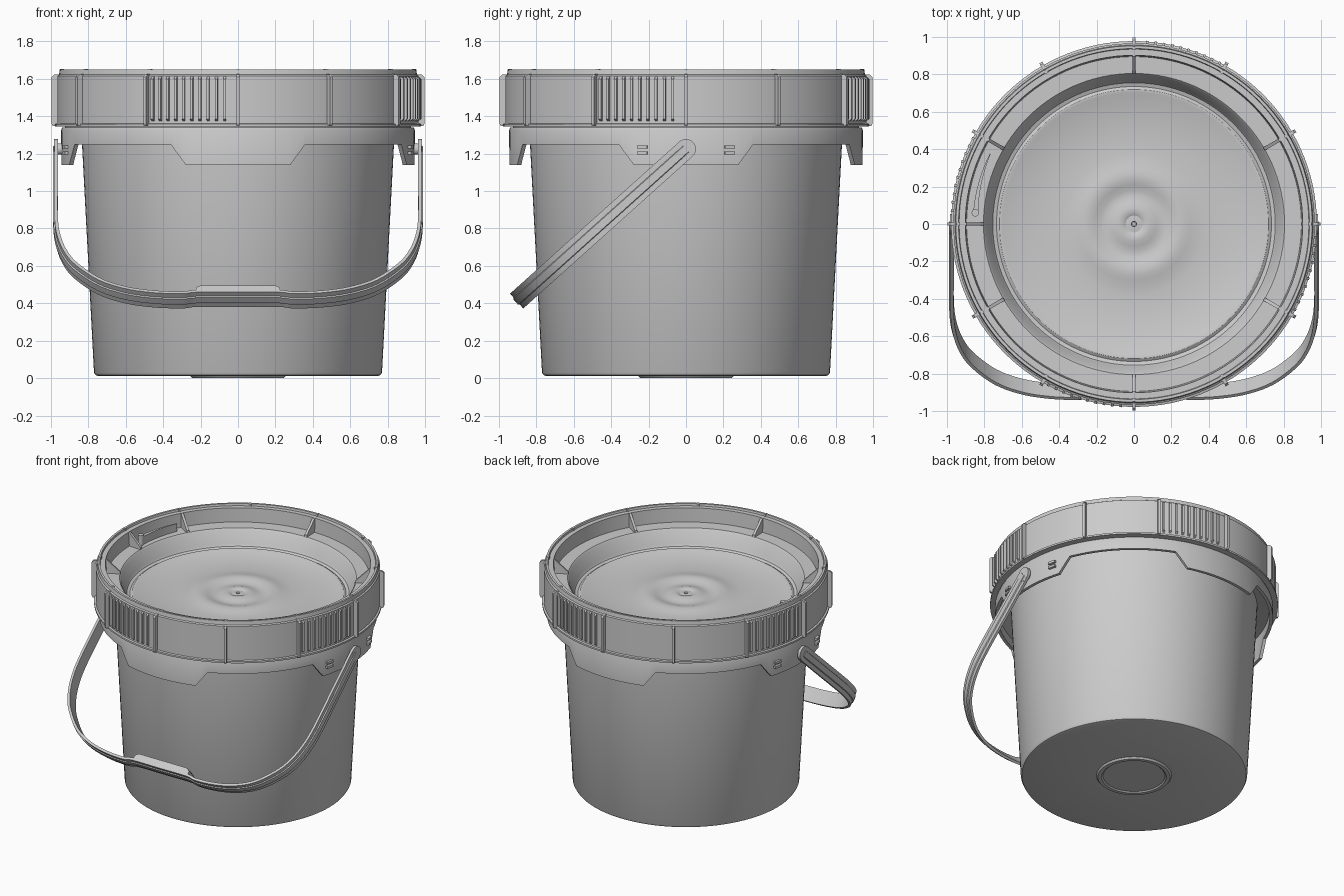
import bpy, bmesh, math
from mathutils import Vector, Matrix

if "Cube" in bpy.data.objects:
    bpy.data.objects.remove(bpy.data.objects["Cube"])


def finish(bm, name, angle=30):
    bmesh.ops.remove_doubles(bm, verts=bm.verts, dist=1e-5)
    bmesh.ops.recalc_face_normals(bm, faces=bm.faces)
    me = bpy.data.meshes.new(name)
    bm.to_mesh(me)
    bm.free()
    ob = bpy.data.objects.new(name, me)
    bpy.context.collection.objects.link(ob)
    bpy.ops.object.select_all(action='DESELECT')
    ob.select_set(True)
    bpy.context.view_layer.objects.active = ob
    bpy.ops.object.shade_smooth_by_angle(angle=math.radians(angle))
    return ob


def lathe(name, profile, closed=False, steps=120):
    bm = bmesh.new()
    vs = [bm.verts.new((r, 0, z)) for r, z in profile]
    es = [bm.edges.new(p) for p in zip(vs, vs[1:])]
    if closed:
        es.append(bm.edges.new((vs[-1], vs[0])))
    bmesh.ops.spin(bm, geom=vs + es, axis=(0, 0, 1), cent=(0, 0, 0),
                   angle=math.tau, steps=steps)
    return finish(bm, name)


def prism(bm, low, high):
    a = [bm.verts.new(p) for p in low]
    b = [bm.verts.new(p) for p in high]
    n = len(a)
    bm.faces.new(a)
    bm.faces.new(b[::-1])
    for i in range(n):
        bm.faces.new((a[i], a[(i + 1) % n], b[(i + 1) % n], b[i]))


def radial_fin(bm, outline, deg, width):
    """Fin with an (r, z) outline standing on the ray at the given angle."""
    rot = Matrix.Rotation(math.radians(deg), 3, 'Z')
    prism(bm, [rot @ Vector((r, -width / 2, z)) for r, z in outline],
          [rot @ Vector((r, width / 2, z)) for r, z in outline])


def rect(r0, r1, z0, z1):
    return [(r0, z0), (r1, z0), (r1, z1), (r0, z1)]


# Tapered bucket with an inner wall and a small ring under the base
lathe("bucket_body", [
    (0, .008), (.21, .008), (.22, 0), (.245, 0), (.255, .012), (.75, .012),
    (.762, .016), (.77, .03), (.834, 1.25), (.838, 1.33), (.925, 1.33),
    (.925, 1.345), (.87, 1.345), (.87, 1.5), (.84, 1.5), (.81, 1.25),
    (.745, .05), (.73, .04), (0, .04)])

# Collar with four hanging tabs
bm = bmesh.new()
a_low, a_high = 17.2, 22.4
degs = sorted(set([float(d) for d in range(-45, 45, 3)] + [-a_high, -a_low, a_low, a_high]))
rings = []
for q in range(4):
    for d in degs:
        t = min(max((a_high - abs(d)) / (a_high - a_low), 0), 1)
        zb = 1.25 - .11 * t
        a = math.radians(d + 90 * q)
        prof = [(.835, 1.33), (.92, 1.315), (.922, zb), (.944, zb), (.946, 1.325), (.94, 1.34), (.835, 1.34)]
        rings.append([bm.verts.new((r * math.cos(a), r * math.sin(a), z)) for r, z in prof])
for i, cur in enumerate(rings):
    nxt = rings[(i + 1) % len(rings)]
    for j in range(7):
        k = (j + 1) % 7
        bm.faces.new((cur[j], nxt[j], nxt[k], cur[k]))
finish(bm, "tabbed_collar")

# Little double bars beside the handle pivots
bm = bmesh.new()
for sx in (0, 180):
    for d in (-14.2, 14.2):
        for z in (1.195, 1.228):
            radial_fin(bm, rect(.935, .962, z, z + .017), sx + d, .055)
finish(bm, "collar_bars")

# Screw lid: dished centre, bead, ledge, rim and outer skirt
lathe("lid", [
    (0, 1.405), (.012, 1.405), (.014, 1.418), (.045, 1.416), (.06, 1.424),
    (.09, 1.424), (.12, 1.415), (.15, 1.408), (.18, 1.410), (.21, 1.420),
    (.24, 1.427), (.27, 1.427), (.30, 1.421), (.34, 1.413), (.38, 1.410),
    (.69, 1.410), (.705, 1.418), (.72, 1.418), (.735, 1.408), (.755, 1.415),
    (.765, 1.43), (.795, 1.52), (.805, 1.53), (.895, 1.532), (.902, 1.635),
    (.935, 1.635), (.938, 1.65), (.953, 1.65), (.957, 1.622), (.966, 1.616),
    (.966, 1.362), (.978, 1.358), (.978, 1.345), (.93, 1.345), (.935, 1.6),
    (.915, 1.6), (.915, 1.51), (.80, 1.505), (.775, 1.42), (.755, 1.395),
    (0, 1.39)])

# Twelve tall outer ribs with ticks over the rim
bm = bmesh.new()
for k in range(12):
    radial_fin(bm, [(.95, 1.348), (.99, 1.348), (.997, 1.36), (.997, 1.61),
                    (.985, 1.622), (.957, 1.625), (.95, 1.653), (.93, 1.653),
                    (.93, 1.62), (.95, 1.6)], 30 * k, .018)
finish(bm, "lid_outer_ribs")

# Four finger-grip panels of fine ribs
bm = bmesh.new()
for q in range(4):
    for i in range(10):
        radial_fin(bm, [(.955, 1.375), (.968, 1.375), (.982, 1.385), (.982, 1.6),
                        (.968, 1.612), (.955, 1.612)], 90 * q - 28 + 2.65 * i, .014)
finish(bm, "lid_grip_ribs")

# Gussets in the lid recess
bm = bmesh.new()
for d in (30, 90, 150, 210, 270, 330, 180):
    radial_fin(bm, [(.908, 1.52), (.908, 1.634), (.895, 1.634), (.803, 1.545),
                    (.80, 1.52)], d, .018)
finish(bm, "lid_gussets")

# Leaf-shaped pull lever lying in the recess, with its pivot
bm = bmesh.new()
leaf = []
for i in range(9):
    t = i / 8
    leaf.append((.862 - .004 * t, 176 - 22 * t))
for i in range(9):
    t = 1 - i / 8
    leaf.append((.835 + .018 * t, 176 - 22 * t))
pts = [(r * math.cos(math.radians(d)), r * math.sin(math.radians(d))) for r, d in leaf]
prism(bm, [(x, y, 1.525) for x, y in pts], [(x, y, 1.59) for x, y in pts])
bmesh.ops.create_cone(bm, cap_ends=True, segments=20, radius1=.02, radius2=.02, depth=.08,
                      matrix=Matrix.Translation((-.848, .06, 1.565)))
finish(bm, "lid_pull_lever")

# Carrying handle: a flat ribbed band swept in a tilted plane
PIVOT = Vector((0, 0, 1.225))
DOWN = Vector((0, -.744, -.668))
WIDE = Vector((0, -.668, .744))
half = [(-.972, 0), (-.972, .3), (-.972, .6), (-.958, .75), (-.922, .875), (-.862, .98),
        (-.74, 1.1), (-.6, 1.168), (-.45, 1.2), (-.3, 1.208), (-.22, 1.196), (0, 1.196)]
ctrl = half + [(-x, s) for x, s in half[-2::-1]]
path = []
for i in range(len(ctrl) - 1):
    p0, p1, p2, p3 = (Vector(ctrl[min(max(i + o, 0), len(ctrl) - 1)]) for o in (-1, 0, 1, 2))
    for j in range(5):
        t = j / 5
        path.append(.5 * (2 * p1 + (p2 - p0) * t + (2 * p0 - 5 * p1 + 4 * p2 - p3) * t * t
                          + (3 * p1 - p0 - 3 * p2 + p3) * t ** 3))
path.append(Vector(ctrl[-1]))
section = [(-.053, -.009), (.053, -.009), (.053, .009), (.024, .009), (.02, .016),
           (-.02, .016), (-.024, .009), (-.053, .009)]
bm = bmesh.new()
rings = []
for i, p in enumerate(path):
    tan = (path[min(i + 1, len(path) - 1)] - path[max(i - 1, 0)]).normalized()
    out = Vector((-tan.y, 0, 0)) + DOWN * tan.x
    base = PIVOT + Vector((p.x, 0, 0)) + DOWN * p.y
    rings.append([bm.verts.new(base + WIDE * w + out * n) for w, n in section])
for a, b in zip(rings, rings[1:]):
    for j in range(8):
        k = (j + 1) % 8
        bm.faces.new((a[j], a[k], b[k], b[j]))
bm.faces.new(rings[0])
bm.faces.new(rings[-1][::-1])
# Rounded handle ends and their pivot pins
for sx in (-1, 1):
    for x, r, depth in ((.973, .053, .02), (.955, .03, .05)):
        bmesh.ops.create_cone(bm, cap_ends=True, segments=32, radius1=r, radius2=r, depth=depth,
                              matrix=Matrix.Translation(PIVOT + Vector((sx * x, 0, 0)))
                              @ Matrix.Rotation(math.pi / 2, 4, 'Y'))
finish(bm, "carry_handle")

# Grip pad on the inside of the handle
bm = bmesh.new()
pad = [(-.225, 1.2), (-.225, 1.165), (-.2, 1.147), (.2, 1.147), (.225, 1.165), (.225, 1.2)]
low, high = ([PIVOT + Vector((x, 0, 0)) + DOWN * s + WIDE * w for x, s in pad] for w in (-.05, .05))
prism(bm, low, high)
finish(bm, "handle_grip")
